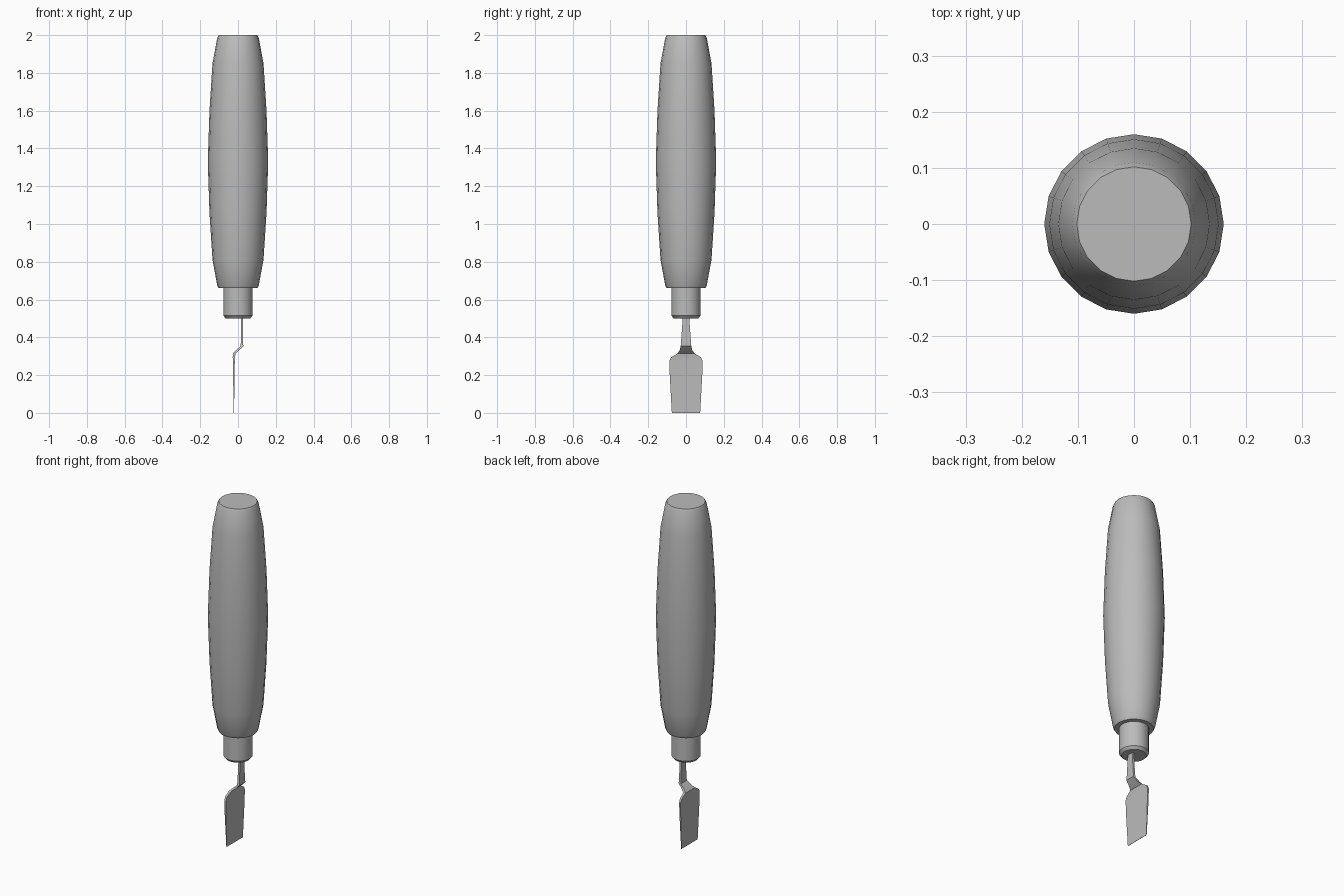
import bpy, bmesh, math

cube = bpy.data.objects.get("Cube")
if cube:
    bpy.data.objects.remove(cube, do_unlink=True)

GREY = (0.5, 0.5, 0.5, 1)
grey = bpy.data.materials.new("plain grey")
grey.use_nodes = True
grey.diffuse_color = GREY
grey.node_tree.nodes["Principled BSDF"].inputs["Base Color"].default_value = GREY


def finish(name, bm, angle):
    bmesh.ops.recalc_face_normals(bm, faces=bm.faces)
    mesh = bpy.data.meshes.new(name)
    bm.to_mesh(mesh)
    bm.free()
    mesh.materials.append(grey)
    obj = bpy.data.objects.new(name, mesh)
    bpy.context.collection.objects.link(obj)
    bpy.ops.object.select_all(action='DESELECT')
    obj.select_set(True)
    bpy.context.view_layer.objects.active = obj
    bpy.ops.object.shade_smooth_by_angle(angle=math.radians(angle))
    return obj


def loft(name, rings, angle):
    """Skin a list of equal-length point rings and cap both ends."""
    bm = bmesh.new()
    loops = [[bm.verts.new(p) for p in ring] for ring in rings]
    for low, high in zip(loops, loops[1:]):
        for i in range(len(low)):
            j = (i + 1) % len(low)
            bm.faces.new((low[i], low[j], high[j], high[i]))
    bm.faces.new(loops[0])
    bm.faces.new(loops[-1])
    return finish(name, bm, angle)


def turned(name, profile, sides=20):
    steps = [math.tau * i / sides for i in range(sides)]
    rings = [[(r * math.cos(a), r * math.sin(a), z) for a in steps] for r, z in profile]
    return loft(name, rings, 35)


# Barrel-shaped grip, mirrored about its middle height
MID = 1.33
half = [(0.16, 0), (0.151, 0.27), (0.135, 0.52), (0.11, 0.655), (0.102, 0.67)]
turned("handle", [(r, MID - d) for r, d in reversed(half)]
       + [(r, MID + d) for r, d in half[1:]])

# Collar below the grip
turned("ferrule", [(0.065, 0.5), (0.078, 0.515), (0.078, 0.68)])

# Cranked flat blade: height, centre x, half thickness, half width
sections = [
    (0.0, -0.022, 0.001, 0.075), (0.2, -0.022, 0.004, 0.086),
    (0.275, -0.022, 0.005, 0.088), (0.295, -0.022, 0.006, 0.078),
    (0.315, -0.02, 0.007, 0.045), (0.33, -0.004, 0.009, 0.034),
    (0.353, 0.021, 0.007, 0.028), (0.38, 0.021, 0.006, 0.026),
    (0.49, 0.021, 0.006, 0.018), (0.53, 0.021, 0.006, 0.018),
]
loft("blade", [[(x - t, -w, z), (x + t, -w, z), (x + t, w, z), (x - t, w, z)]
               for z, x, t, w in sections], 25)
